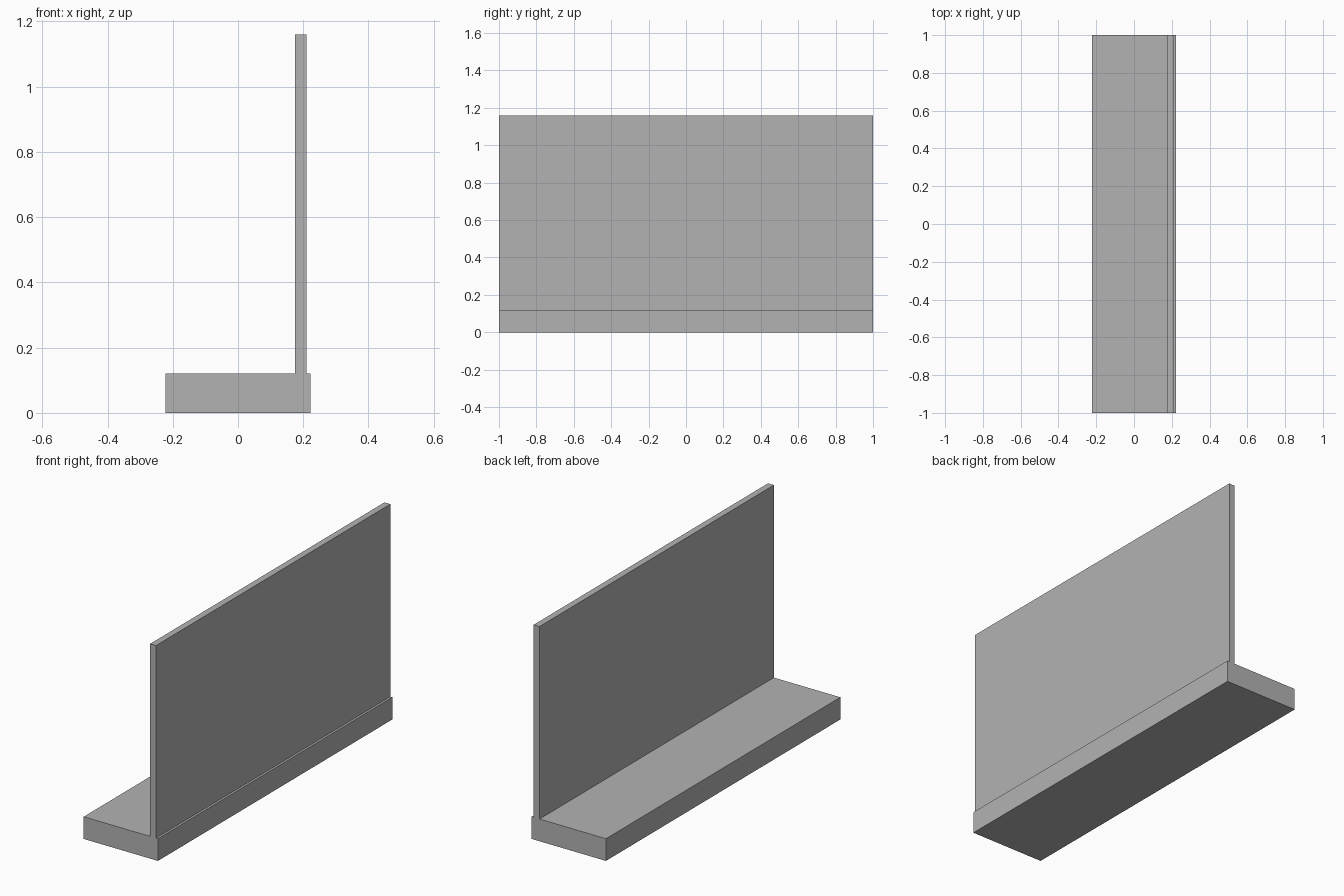
import bpy
import bmesh

cube = bpy.data.objects.get("Cube")
if cube:
    bpy.data.objects.remove(cube, do_unlink=True)

# Plain grey finish
grey = bpy.data.materials.new("plain_grey")
grey.use_nodes = True
colour = (0.45, 0.45, 0.45, 1)
grey.diffuse_color = colour
grey.node_tree.nodes["Principled BSDF"].inputs["Base Color"].default_value = colour

# Main dimensions
half_length = 1.0
base_half, base_top = 0.222, 0.12
wall_inner, wall_outer, wall_top = 0.175, 0.21, 1.16

# Footing and upright wall share one cross-section
profile = [
    (-base_half, 0), (base_half, 0), (base_half, base_top),
    (wall_outer, base_top), (wall_outer, wall_top),
    (wall_inner, wall_top), (wall_inner, base_top), (-base_half, base_top),
]

# Extrude the cross-section along the length
bm = bmesh.new()
end = bm.faces.new([bm.verts.new((x, -half_length, z)) for x, z in profile])
result = bmesh.ops.extrude_face_region(bm, geom=[end], use_keep_orig=True)
moved = [v for v in result["geom"] if isinstance(v, bmesh.types.BMVert)]
bmesh.ops.translate(bm, verts=moved, vec=(0, 2 * half_length, 0))
bmesh.ops.recalc_face_normals(bm, faces=bm.faces)

mesh = bpy.data.meshes.new("wall_on_footing")
bm.to_mesh(mesh)
bm.free()
mesh.materials.append(grey)
wall = bpy.data.objects.new("wall_on_footing", mesh)
bpy.context.collection.objects.link(wall)
